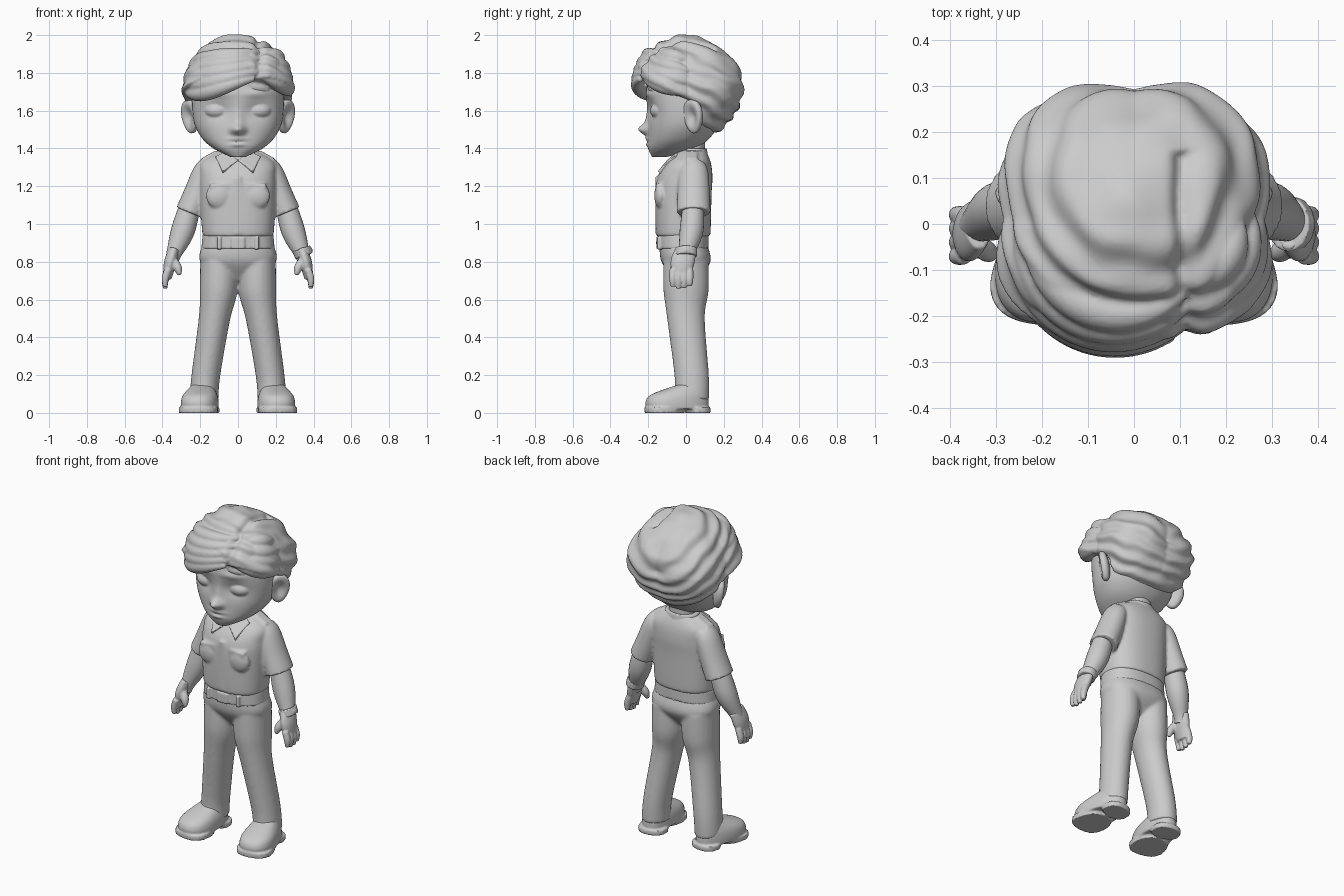
import bpy, bmesh, math
from mathutils import Vector, Matrix, noise

if "Cube" in bpy.data.objects:
    bpy.data.objects.remove(bpy.data.objects["Cube"])

clay = bpy.data.materials.new("light_grey")
clay.use_nodes = True
clay.diffuse_color = (.6, .6, .6, 1)
clay.node_tree.nodes["Principled BSDF"].inputs["Base Color"].default_value = clay.diffuse_color

SIDE, DEPTH, UP = Vector((1, 0, 0)), Vector((0, 1, 0)), Vector((0, 0, 1))


def spline(points, steps):
    """Catmull-Rom through points of any dimension."""
    padded = [points[0], *points, points[-1]]
    result = []
    for before, start, end, after in zip(padded, padded[1:], padded[2:], padded[3:]):
        for step in range(steps):
            t = step / steps
            result.append([b + t / 2 * (c - a + t * (2 * a - 5 * b + 4 * c - d + t * (3 * b - a - 3 * c + d)))
                           for a, b, c, d in zip(before, start, end, after)])
    return result + [points[-1]]


def skin(bm, loops):
    """Bridge closed loops of coordinates and cap both ends."""
    rows = [[bm.verts.new(point) for point in loop] for loop in loops]
    for lower, upper in zip(rows, rows[1:]):
        for i in range(len(lower)):
            bm.faces.new((lower[i - 1], lower[i], upper[i], upper[i - 1]))
    bm.faces.new(rows[0])
    bm.faces.new(rows[-1])


def oval(centre, across, along, power=2, sides=40):
    """Rounded outline spanned by two half axes."""
    outline = []
    for i in range(sides):
        angle = math.tau * i / sides
        c, s = math.cos(angle), math.sin(angle)
        outline.append(centre + across * math.copysign(abs(c) ** (2 / power), c)
                       + along * math.copysign(abs(s) ** (2 / power), s))
    return outline


def loft(bm, rows, power=2.4, sides=60, steps=6):
    """Stack level outlines given as (height, half width, front, back)."""
    skin(bm, [oval(Vector((0, (front + back) / 2, z)), SIDE * width, DEPTH * (back - front) / 2, power, sides)
              for z, width, front, back in spline(rows, steps)])


def tube(bm, points, flat=1, axis=DEPTH):
    """Tapered limb through (x, y, z, radius), scaled by flat along the axis."""
    path = spline(points, 6)
    spine = [Vector(p[:3]) for p in path]
    loops = []
    for i, p in enumerate(path):
        tangent = spine[min(i + 1, len(path) - 1)] - spine[max(i - 1, 0)]
        across = tangent.cross(axis).normalized()
        along = tangent.cross(across).normalized()
        loops.append(oval(spine[i], across * p[3], along * p[3] * flat, sides=24))
    skin(bm, loops)


def ball(bm, place, size):
    matrix = Matrix.Translation(place) @ Matrix.Diagonal((*size, 1))
    return bmesh.ops.create_uvsphere(bm, u_segments=32, v_segments=20, radius=1, matrix=matrix)["verts"]


def box(bm, place, size, lean=0):
    matrix = Matrix.Translation(place) @ Matrix.Rotation(lean, 4, "Y") @ Matrix.Diagonal((*size, 1))
    bmesh.ops.create_cube(bm, size=1, matrix=matrix)


def both_sides(bm):
    """Copy everything built so far to the other side."""
    copied = bmesh.ops.duplicate(bm, geom=bm.verts[:] + bm.edges[:] + bm.faces[:])["geom"]
    for item in copied:
        if isinstance(item, bmesh.types.BMVert):
            item.co.x *= -1


def finish(name, bm, voxel=0, smoothing=3):
    """Make the object, optionally fusing its pieces into one soft skin."""
    bmesh.ops.recalc_face_normals(bm, faces=bm.faces)
    mesh = bpy.data.meshes.new(name)
    bm.to_mesh(mesh)
    bm.free()
    mesh.materials.append(clay)
    mesh.shade_smooth()
    mesh.set_sharp_from_angle(angle=.8)
    part = bpy.data.objects.new(name, mesh)
    bpy.context.scene.collection.objects.link(part)
    if voxel:
        fuse = part.modifiers.new("fuse", "REMESH")
        fuse.mode, fuse.voxel_size, fuse.use_smooth_shade = "VOXEL", voxel, True
        soften = part.modifiers.new("soften", "SMOOTH")
        soften.factor, soften.iterations = .5, smoothing


def bump(distance, width):
    return math.exp(-(distance / width) ** 2)


# Head, with the face raised and sunk by soft bumps, and bulging eyes
bm = bmesh.new()
loft(bm, [(1.355, .04, -.18, -.1), (1.4, .13, -.2, .05), (1.46, .195, -.2, .13), (1.55, .235, -.2, .18),
          (1.7, .24, -.21, .2), (1.8, .2, -.18, .2), (1.9, .05, -.05, .05)], 2.2, 120, 12)
FEATURES = {  # amount, x, z, width, height
    "nose": (.05, 0, 1.5, .03, .03), "bridge": (.014, 0, 1.55, .03, .05), "nostril": (.01, .03, 1.5, .02, .02),
    "brow": (.01, .1, 1.69, .07, .02), "socket": (-.02, .1, 1.6, .07, .05),
    "upper_lip": (.012, 0, 1.45, .05, .01), "lower_lip": (.012, 0, 1.42, .04, .01)}
for v in bm.verts:
    if v.co.y < -.05:
        v.co.y -= sum(amount * bump(abs(v.co.x) - x, width) * bump(v.co.z - z, height)
                      for amount, x, z, width, height in FEATURES.values())
for x in (.108, -.108):
    ball(bm, (x, -.13, 1.6), (.07, .06, .046))
finish("head", bm, .006, 2)

# Ears: cupped discs flaring outwards, narrower at the lobe
bm = bmesh.new()
for v in ball(bm, (0, 0, 0), (.03, .06, .09)):
    if v.co.x > 0:
        v.co.x += .01 - .04 * bump(math.hypot(v.co.y / .06, v.co.z / .09), .6)
    v.co.y *= 1 + 2 * v.co.z
    v.co = Matrix.Rotation(-.7, 3, "Z") @ Matrix.Rotation(.15, 3, "Y") @ v.co + Vector((.25, .04, 1.57))
both_sides(bm)
finish("ears", bm)

# Hair: wavy boxy cap trimmed along the hairline and grooved at the parting
bm = bmesh.new()
crown = Vector((0, .01, 1.72))
bmesh.ops.create_icosphere(bm, subdivisions=6, radius=.28)
for v in bm.verts:
    p = v.co + crown
    wobble = 3 * noise.noise(p * 5) + noise.noise(p * 11)
    scale = 1 + .028 * math.sin(65 * (p.z + p.y * .6 - abs(p.x - .11) / 5) + wobble) + .03 * noise.noise(p * 9)
    scale += 15 * abs(v.co.x * v.co.y) * (.28 - abs(v.co.z))
    if p.z > 1.78 and p.y < .16:
        scale -= .08 * bump(p.x - .11, .02)
    hairline = 1.65 - p.y / 2 if p.y < .07 else 1.43
    trim = max(0, min(1, (p.z - hairline) / .03 + .5))
    v.co = crown + v.co * scale * (.74 + .26 * trim)


def lock(start, end, dip, size):
    """Swept strand between two (turn, height) places on the scalp."""
    points = []
    for step in range(9):
        t = step / 8
        turn = start[0] + (end[0] - start[0]) * t
        rise = start[1] + (end[1] - start[1]) * t - dip * math.sin(math.pi * t ** 1.5)
        reach = math.sqrt(.27 ** 2 - rise ** 2)
        points.append((*(crown + Vector((reach * math.sin(turn), -reach * math.cos(turn), rise))),
                       size * (.3 + .7 * math.sin(math.pi * t))))
    tube(bm, points, axis=UP)


for i in range(5):
    lock((.6 - i / 15, .19 - i * .035), (-1.5, .14 - i * .035), i * .012, .044)
for i in range(4):
    lock((.75 - i / 12, .18 - i * .04), (1.6, .15 - i * .06), 0, .044)
lock((-.1, .01), (-1.2, .01), .04, .03)
finish("hair", bm, .007, 2)

# Neck
bm = bmesh.new()
loft(bm, [(1.3, .08, -.03, .1), (1.5, .08, -.03, .1)], 2)
finish("neck", bm)

# Shirt: sleeves, puffed pockets and shoulder tabs, then torso and button strip
bm = bmesh.new()
tube(bm, [(.15, .04, 1.32, .05), (.175, .04, 1.27, .066), (.22, .04, 1.15, .072), (.257, .04, 1.06, .075)], 1.2)
ball(bm, (.1, -.135, 1.15), (.07, .033, .07))
box(bm, (.1, -.145, 1.2), (.1, .03, .03))
box(bm, (.15, .03, 1.36), (.09, .06, .02), .5)
both_sides(bm)
loft(bm, [(.935, .18, -.15, .12), (.96, .19, -.16, .13), (1.15, .2, -.162, .135), (1.25, .2, -.15, .14),
          (1.33, .19, -.1, .13), (1.4, .08, -.03, .1)])
box(bm, (0, -.145, 1.1), (.03, .035, .3))
finish("shirt", bm, .008, 4)

# Collar: pointed flaps around a band
bm = bmesh.new()
flap = [Vector(p) for p in ((0, -.1, 1.34), (.08, -.15, 1.28), (.12, -.06, 1.36), (.06, -.04, 1.39))]
skin(bm, [flap, [p + (DEPTH - UP) * .016 for p in flap]])
both_sides(bm)
loft(bm, [(1.34, .12, -.06, .12), (1.4, .1, -.04, .11)], 2)
finish("collar", bm, .005)

# Arms
bm = bmesh.new()
tube(bm, [(.24, .04, 1.15, .05), (.29, .03, .97, .063), (.34, 0, .84, .04), (.35, -.01, .8, .035)])
both_sides(bm)
finish("arms", bm)

# Hands: palm, thumb and a row of fingers
bm = bmesh.new()
tube(bm, [(.34, 0, .86, .03), (.36, -.02, .79, .033), (.375, -.02, .71, .022)], 1.9)
tube(bm, [(.35, -.04, .82, .02), (.32, -.06, .77, .023), (.31, -.07, .73, .01)])
for i in range(4):
    y = i * .03 - .07
    tip = .655 + abs(i - 1.4) / 100
    tube(bm, [(.37, y, .76, .019), (.385, y, .71, .019), (.385, y, tip, .012)])
both_sides(bm)
finish("hands", bm, .005)

# Wristband on the left wrist
bm = bmesh.new()
tube(bm, [(.335, 0, .87, .05), (.35, 0, .83, .049)], 1.2)
ball(bm, (.375, 0, .86), (.02, .03, .02))
finish("wristband", bm, .005)

# Trousers
bm = bmesh.new()
tube(bm, [(.18, .03, .07, .077), (.17, .03, .2, .076), (.125, 0, .5, .083), (.103, 0, .65, .1), (.1, 0, .8, .1)], 1.2)
both_sides(bm)
loft(bm, [(.7, .08, -.06, .06), (.8, .2, -.13, .13), (.9, .185, -.14, .11), (.95, .17, -.14, .11)])
finish("trousers", bm, .009, 6)

# Belt with loops and buckle
bm = bmesh.new()
box(bm, (.1, -.14, .9), (.02, .025, .07))
both_sides(bm)
loft(bm, [(.87, .194, -.148, .12), (.945, .187, -.148, .12)])
box(bm, (0, -.145, .9), (.07, .025, .06))
finish("belt", bm, .006)

# Shoes: upper, sole and heel, wider at the toes and turned out
bm = bmesh.new()
loft(bm, [(.02, .1, -.21, .12), (.06, .1, -.215, .12), (.1, .09, -.18, .115), (.15, .06, -.04, .1)], 2.3)
loft(bm, [(0, .1, -.22, -.01), (.03, .1, -.22, -.01)])
loft(bm, [(0, .1, 0, .13), (.03, .1, 0, .13)])
for v in bm.verts:
    v.co.x *= .9 - v.co.y
    v.co = Matrix.Rotation(.15, 3, "Z") @ v.co + SIDE * .19
both_sides(bm)
finish("shoes", bm, .006)
